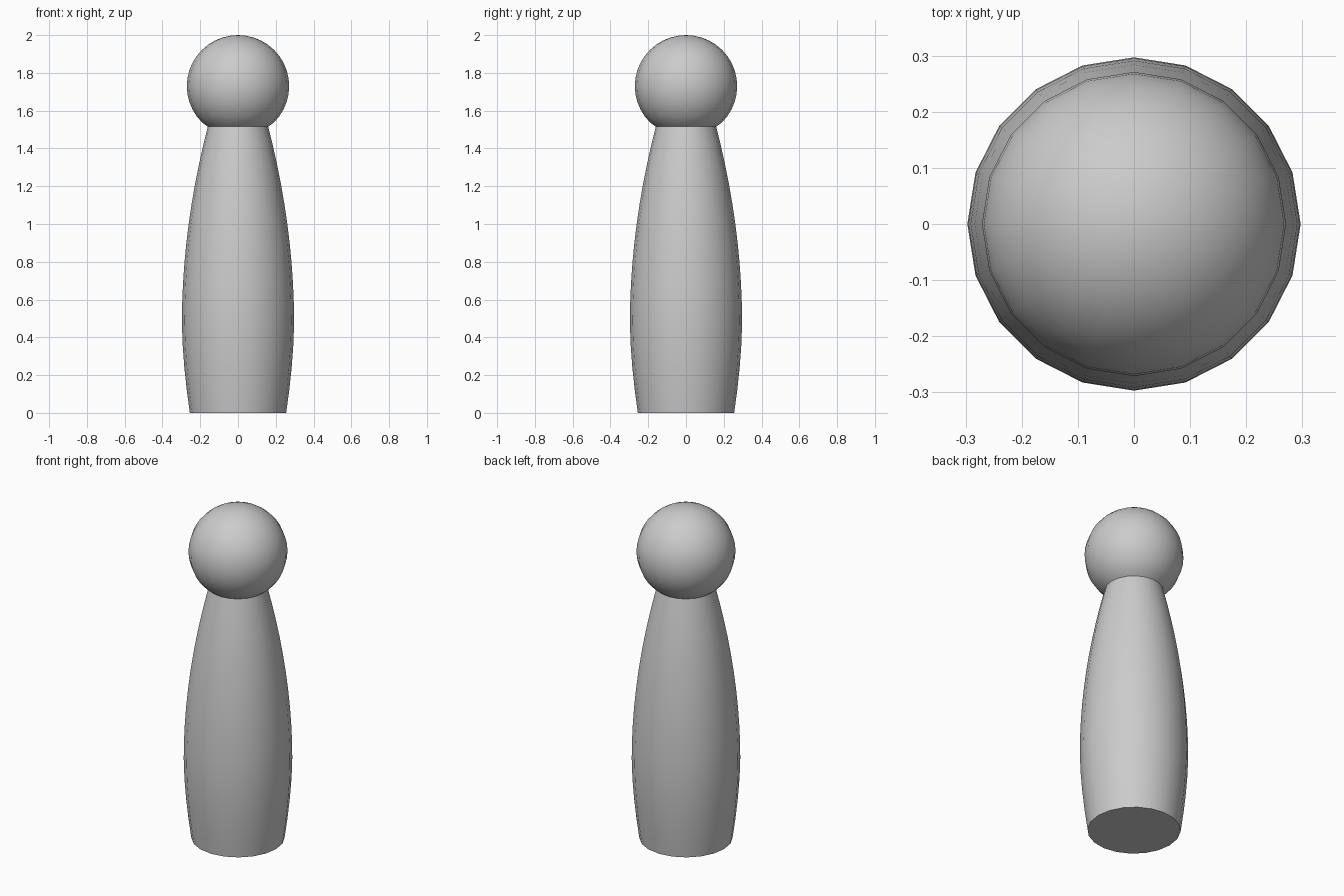
import bpy, bmesh
from math import sin, cos, pi, radians, acos

if "Cube" in bpy.data.objects:
    bpy.data.objects.remove(bpy.data.objects["Cube"])

SIDES = 20
NECK_Z, NECK_R = 1.515, 0.16
WAIST_Z, WAIST_R = 0.48, 0.297
BASE_R = 0.255
HEAD_Z, HEAD_R = 1.73, 0.271


def lathe(name, profile, cap_bottom=False, cap_top=False):
    """Revolve (radius, z) points around the z axis."""
    bm = bmesh.new()
    rings = [[bm.verts.new((r * cos(2 * pi * i / SIDES), r * sin(2 * pi * i / SIDES), z))
              for i in range(SIDES)] for r, z in profile]
    for low, high in zip(rings, rings[1:]):
        for i in range(SIDES):
            j = (i + 1) % SIDES
            bm.faces.new((low[i], low[j], high[j], high[i]))
    if cap_bottom:
        bm.faces.new(rings[0][::-1])
    if cap_top:
        tip = bm.verts.new((0, 0, HEAD_Z + HEAD_R - 0.001))
        for i in range(SIDES):
            bm.faces.new((rings[-1][i], rings[-1][(i + 1) % SIDES], tip))
    bmesh.ops.recalc_face_normals(bm, faces=bm.faces)
    mesh = bpy.data.meshes.new(name)
    bm.to_mesh(mesh)
    bm.free()
    obj = bpy.data.objects.new(name, mesh)
    bpy.context.collection.objects.link(obj)
    bpy.ops.object.select_all(action='DESELECT')
    obj.select_set(True)
    bpy.context.view_layer.objects.active = obj
    bpy.ops.object.shade_smooth_by_angle(angle=radians(30))
    return obj


# Body: bulging column, widest low down and narrowing to the neck
lower = [WAIST_R - (WAIST_R - BASE_R) * (1 - i / 4) ** 1.7 for i in range(4)]
body_profile = [(r, WAIST_Z * i / 4) for i, r in enumerate(lower)]
for i in range(11):
    t = i / 10
    body_profile.append((WAIST_R - (WAIST_R - NECK_R) * t ** 1.95,
                         WAIST_Z + (NECK_Z - WAIST_Z) * t))
lathe("body", body_profile, cap_bottom=True)

# Head: ball resting on the neck, open where it joins the body
start = pi - acos((HEAD_Z - NECK_Z) / HEAD_R)
head_profile = [(NECK_R, NECK_Z)]
for k in range(19, 0, -1):
    a = pi * k / 20
    if a < start - 0.03:
        head_profile.append((HEAD_R * sin(a), HEAD_Z + (HEAD_R - 0.001) * cos(a)))
lathe("head", head_profile, cap_top=True)
